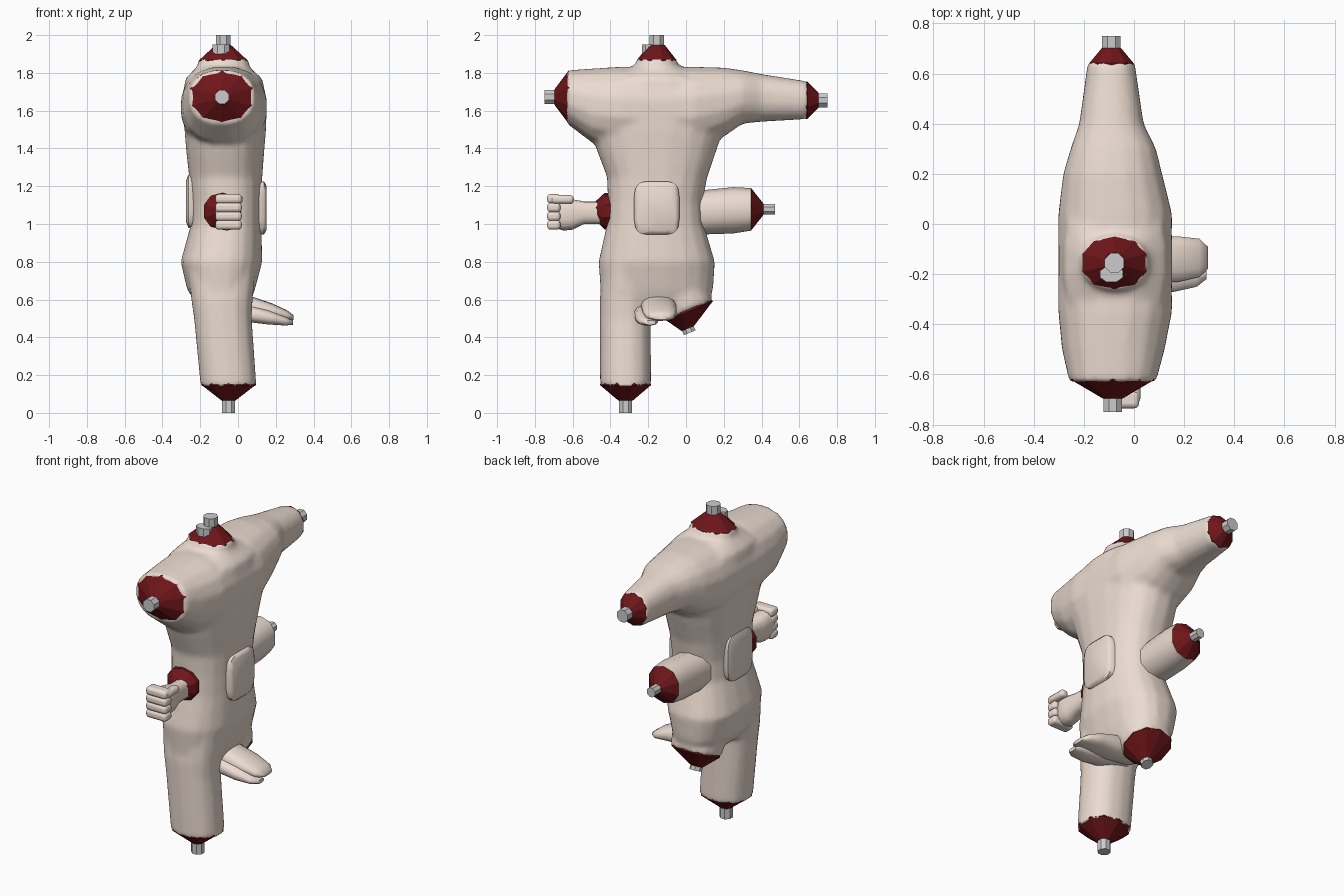
import bpy, bmesh, math
from mathutils import Vector as V

if "Cube" in bpy.data.objects:
    bpy.data.objects.remove(bpy.data.objects["Cube"])

X, Y, Z = V((1, 0, 0)), V((0, 1, 0)), V((0, 0, 1))


def mat(name, col):
    m = bpy.data.materials.new(name)
    m.diffuse_color = (*col, 1)
    m.use_nodes = True
    m.node_tree.nodes["Principled BSDF"].inputs["Base Color"].default_value = m.diffuse_color
    return m


SKIN = mat("skin", (0.84, 0.72, 0.64))
RED = mat("dark_red", (0.16, 0.008, 0.01))
BONE = mat("bone", (0.78, 0.78, 0.78))


def activate(ob):
    bpy.ops.object.select_all(action='DESELECT')
    ob.select_set(True)
    bpy.context.view_layer.objects.active = ob


def loft(name, secs, u, v, m, n=10, p=2.0, angle=None):
    """Closed tube through sections (x, y, z, radius_u, radius_v)."""
    bm = bmesh.new()
    rings = []
    for x, y, z, ru, rv in secs:
        ring = []
        for i in range(n):
            a = 2 * math.pi * (i + .5) / n
            c, s = math.cos(a), math.sin(a)
            c = math.copysign(abs(c) ** (2 / p), c)
            s = math.copysign(abs(s) ** (2 / p), s)
            ring.append(bm.verts.new(V((x, y, z)) + u * c * ru + v * s * rv))
        rings.append(ring)
    for a, b in zip(rings, rings[1:]):
        for i in range(n):
            j = (i + 1) % n
            bm.faces.new((a[i], a[j], b[j], b[i]))
    bm.faces.new(rings[0][::-1])
    bm.faces.new(rings[-1])
    bmesh.ops.recalc_face_normals(bm, faces=bm.faces)
    me = bpy.data.meshes.new(name)
    bm.to_mesh(me)
    bm.free()
    ob = bpy.data.objects.new(name, me)
    bpy.context.collection.objects.link(ob)
    me.materials.append(m)
    if angle:
        activate(ob)
        bpy.ops.object.shade_smooth_by_angle(angle=math.radians(angle))
    return ob


def span(axis, rows):
    """Rows of (position, x_lo, x_hi, v_lo, v_hi) to loft sections along y or z."""
    out = []
    for t, a, b, c, d in rows:
        mid = ((c + d) / 2)
        pos = (mid, t) if axis == 'z' else (t, mid)
        out.append(((a + b) / 2, *pos, (b - a) / 2, (d - c) / 2))
    return out


def stump(name, c, axis, v, ru, rv, h, tip, length, shift=(0, 0, 0)):
    """Red cone over a cut limb with a bone stub sticking out."""
    c, axis = V(c), V(axis).normalized()
    e = c + axis * h + V(shift)
    f = e + axis * length
    back = c - axis * .012
    loft(name + "_cut", [(*back, ru * .97, rv * .97), (*c, ru, rv), (*e, tip, tip)], X, v, RED, 10, 2.2)
    loft(name + "_bone", [(*(e - axis * .02), tip, tip), (*f, tip, tip)], X, v, BONE, 8)


def box(name, c, size, bevel, m, seg=3):
    bpy.ops.mesh.primitive_cube_add(size=1, location=c)
    ob = bpy.context.object
    ob.name = name
    ob.scale = size
    bpy.ops.object.transform_apply(location=False, rotation=False, scale=True)
    ob.data.materials.append(m)
    b = ob.modifiers.new("round", 'BEVEL')
    b.width, b.segments = bevel, seg
    bpy.ops.object.shade_smooth_by_angle(angle=math.radians(50))
    return ob


# Torso, shoulders, neck, leg and hip merged into one smooth body
torso = loft("torso", span('z', [
    (.57, -.21, .06, -.43, .11), (.65, -.27, .09, -.455, .145), (.8, -.305, .13, -.465, .155),
    (1.0, -.25, .125, -.42, .095), (1.12, -.25, .125, -.415, .09), (1.25, -.26, .13, -.42, .115),
    (1.38, -.275, .14, -.47, .16), (1.5, -.285, .15, -.51, .2), (1.65, -.3, .155, -.5, .2),
    (1.77, -.28, .13, -.45, .15), (1.83, -.22, .06, -.3, -.01)]), X, Y, SKIN, 20, 2.4)
arms = loft("arms", span('y', [
    (-.63, -.26, .09, 1.53, 1.815), (-.5, -.29, .125, 1.43, 1.825), (-.35, -.305, .155, 1.4, 1.835),
    (.04, -.305, .155, 1.4, 1.835), (.2, -.285, .115, 1.46, 1.83), (.3, -.255, .09, 1.53, 1.815),
    (.4, -.22, .04, 1.54, 1.795), (.65, -.185, .003, 1.555, 1.755)]), X, Z, SKIN, 16, 2.3)
neck = loft("neck", span('z', [
    (1.74, -.24, .09, -.34, .03), (1.81, -.22, .07, -.28, -.03), (1.875, -.21, .055, -.26, -.05)]),
    X, Y, SKIN, 14, 2.2)
leg = loft("leg", span('z', [
    (.8, -.27, .1, -.44, -.19), (.6, -.25, .08, -.458, -.185), (.5, -.235, .075, -.458, -.185),
    (.14, -.2, .1, -.456, -.184)]), X, Y, SKIN, 14, 2.3)
hip_v, hip_n = V((0, .92, .39)).normalized(), V((0, .39, -.92)).normalized()
hip_c = V((-.08, .02, .54))
hip = loft("hip", [(*(hip_c - hip_n * .3), .17, .14), (*hip_c, .145, .135)], X, hip_v, SKIN, 14, 2.3)
activate(torso)
for o in (arms, neck, leg, hip):
    o.select_set(True)
bpy.ops.object.join()
body = bpy.context.object
body.name = "body"
r = body.modifiers.new("merge", 'REMESH')
r.mode, r.voxel_size, r.use_smooth_shade = 'VOXEL', .016, True
s = body.modifiers.new("soften", 'SMOOTH')
s.factor, s.iterations = .5, 6

# Cut ends with bones
stump("neck", (-.078, -.155, 1.868), Z, Y, .133, .105, .08, .042, .052)
stump("shoulder", (-.085, -.622, 1.672), -Y, Z, .173, .14, .075, .04, .053)
stump("arm", (-.09, .642, 1.655), Y, Z, .092, .1, .06, .04, .048)
stump("leg", (-.05, -.32, .148), -Z, Y, .15, .136, .083, .038, .065)
stump("hip", hip_c, hip_n, hip_v, .143, .133, .09, .036, .025, (0, -.045, -.01))
loft("windpipe", [(-.09, -.2, 1.9, .05, .035), (-.09, -.2, 1.95, .05, .035)], X, Y, BONE, 8)

# Lower arm stub on one side
loft("lower_arm", span('y', [(.0, -.2, .02, .94, 1.18), (.1, -.2, .02, .945, 1.18),
     (.25, -.2, .02, .95, 1.195), (.345, -.195, .015, .965, 1.19)]), X, Z, SKIN, 10, 2.3, 50)
stump("lower_arm", (-.09, .345, 1.078), Y, Z, .105, .112, .065, .03, .06)

# Wrist cut and fist on the other side
loft("wrist_cut", span('y', [(-.38, -.185, .02, .97, 1.165), (-.43, -.185, .02, .97, 1.165),
     (-.49, -.12, -.02, 1.03, 1.11)]), X, Z, RED, 10, 2.2)
loft("fist_wrist", span('y', [(-.44, -.1, -.01, 1.0, 1.12), (-.54, -.1, -.01, 1.0, 1.12),
     (-.6, -.115, 0, .97, 1.13), (-.65, -.12, 0, .965, 1.14), (-.69, -.12, -.01, .98, 1.14)]),
     X, Z, SKIN, 14, 2.6, 60)
for i in range(4):
    box(f"finger_{i + 1}", (-.05, -.7, .995 + i * .046), (.14, .07, .05), .018, SKIN)
box("thumb", (.0, -.655, 1.13), (.05, .12, .045), .018, SKIN)

# Foot under the crotch, an upper and a lower lobe pointing along +x
loft("foot_upper", [(-.17, -.13, .59, .05, .05), (-.1, -.13, .58, .08, .075), (.07, -.145, .552, .095, .065),
     (.18, -.14, .535, .092, .045), (.26, -.135, .515, .078, .028), (.295, -.135, .505, .045, .012)],
     Y, Z, SKIN, 14, 2.5, 60)
loft("foot_lower", [(-.1, -.19, .54, .04, .03), (.05, -.215, .525, .06, .045), (.16, -.215, .505, .057, .038),
     (.25, -.2, .485, .052, .023), (.29, -.19, .478, .03, .012)], Y, Z, SKIN, 12, 2.4, 60)

# Raised plates on belly and back
for name, x, z in (("belly_plate", .115, 1.085), ("back_plate", -.24, 1.12)):
    loft(name, [(x - .035, -.155, z, .09, .11), (x - .022, -.155, z, .12, .142), (x + .022, -.155, z, .12, .142),
         (x + .035, -.155, z, .1, .12)], Y, Z, SKIN, 20, 4.5, 60)
